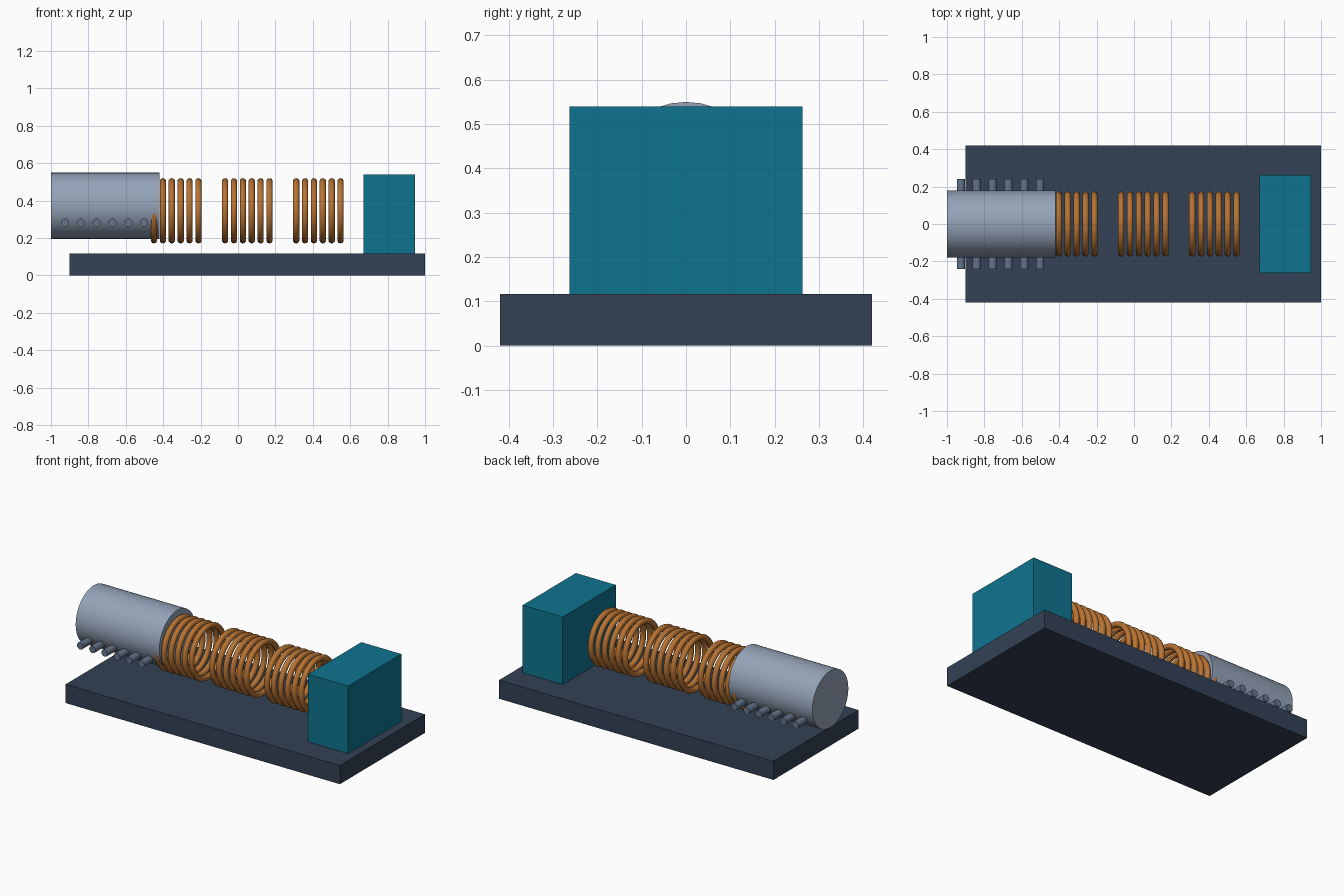
import bpy
from math import radians

cube = bpy.data.objects.get("Cube")
if cube:
    bpy.data.objects.remove(cube, do_unlink=True)


def material(name, hex_code):
    """Flat material from an sRGB hex code, converted to linear."""
    srgb = [int(hex_code[i:i + 2], 16) / 255 for i in (0, 2, 4)]
    colour = [c / 12.92 if c < 0.04 else ((c + 0.055) / 1.055) ** 2.4 for c in srgb] + [1]
    mat = bpy.data.materials.new(name)
    mat.use_nodes = True
    mat.diffuse_color = colour
    mat.node_tree.nodes["Principled BSDF"].inputs["Base Color"].default_value = colour
    return mat


slate = material("dark slate", "334155")
teal = material("teal", "0e7490")
steel = material("light steel", "94a3b8")
pin_grey = material("pin grey", "64748b")
copper = material("copper", "b87333")


def finish(name, mat, smooth=False):
    obj = bpy.context.object
    obj.name = name
    obj.data.materials.append(mat)
    if smooth:
        bpy.ops.object.shade_smooth_by_angle(angle=radians(40))
    return obj


def box(name, mat, low, high):
    centre = [(a + b) / 2 for a, b in zip(low, high)]
    size = [b - a for a, b in zip(low, high)]
    bpy.ops.mesh.primitive_cube_add(size=1, location=centre)
    bpy.context.object.scale = size
    bpy.ops.object.transform_apply(location=False, rotation=False, scale=True)
    return finish(name, mat)


# Base plate and end block
box("base_plate", slate, (-0.9, -0.42, 0), (1, 0.42, 0.117))
box("end_block", teal, (0.67, -0.263, 0.117), (0.947, 0.263, 0.54))

# Barrel lying along x
bpy.ops.mesh.primitive_cylinder_add(vertices=32, radius=0.178, depth=0.58,
                                    location=(-0.71, 0, 0.372),
                                    rotation=(0, radians(90), 0))
finish("barrel", steel, smooth=True)

# Rows of pins on both sides of the barrel
for side, label in ((1, "back"), (-1, "front")):
    for i in range(6):
        bpy.ops.mesh.primitive_cylinder_add(vertices=12, radius=0.0225, depth=0.12,
                                            location=(-0.925 + i * 0.0845, side * 0.18, 0.282),
                                            rotation=(radians(90), 0, 0))
        finish(f"{label}_pin_{i + 1}", pin_grey, smooth=True)

# Three coils of six rings each
for coil in range(3):
    for turn in range(6):
        bpy.ops.mesh.primitive_torus_add(major_radius=0.157, minor_radius=0.0175,
                                         major_segments=40, minor_segments=10,
                                         location=(-0.449 + coil * 0.38 + turn * 0.0475, 0, 0.345),
                                         rotation=(0, radians(90), 0))
        finish(f"coil_{coil + 1}_ring_{turn + 1}", copper, smooth=True)
